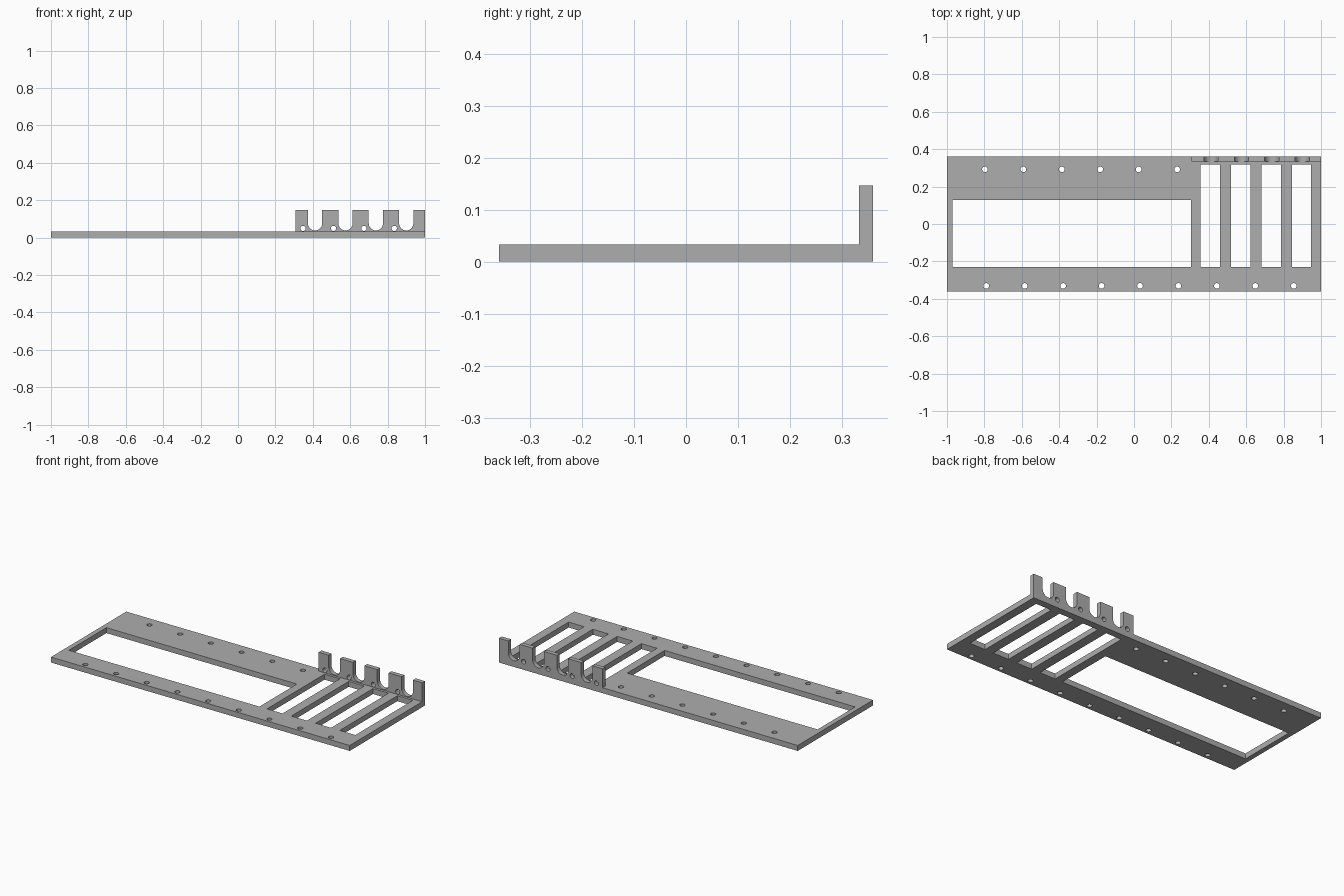
import bpy
import bmesh
from math import radians
from mathutils import Matrix, Vector

old = bpy.data.objects.get("Cube")
if old:
    bpy.data.objects.remove(old, do_unlink=True)

grey = bpy.data.materials.new("plain grey")
grey.use_nodes = True
colour = (0.42, 0.42, 0.42, 1)
grey.diffuse_color = colour
grey.node_tree.nodes["Principled BSDF"].inputs["Base Color"].default_value = colour


def add_box(bm, x0, x1, y0, y1, z0, z1):
    centre = Vector((x0 + x1, y0 + y1, z0 + z1)) / 2
    size = Matrix.Diagonal((x1 - x0, y1 - y0, z1 - z0, 1))
    bmesh.ops.create_cube(bm, size=1, matrix=Matrix.Translation(centre) @ size)


def add_cylinder(bm, centre, radius, depth, along_y=False):
    turn = Matrix.Rotation(radians(90 if along_y else 0), 4, "X")
    bmesh.ops.create_cone(bm, cap_ends=True, segments=32, radius1=radius, radius2=radius,
                          depth=depth, matrix=Matrix.Translation(centre) @ turn)


def make_object(name, bm):
    mesh = bpy.data.meshes.new(name)
    bm.to_mesh(mesh)
    bm.free()
    mesh.materials.append(grey)
    obj = bpy.data.objects.new(name, mesh)
    bpy.context.collection.objects.link(obj)
    return obj


def combine(target, tool, operation):
    # Apply the boolean, then discard the helper
    mod = target.modifiers.new(operation.lower(), "BOOLEAN")
    mod.operation, mod.solver, mod.object = operation, "EXACT", tool
    mod.use_self = True
    bpy.ops.object.select_all(action="DESELECT")
    bpy.context.view_layer.objects.active = target
    target.select_set(True)
    bpy.ops.object.modifier_apply(modifier=mod.name)
    bpy.data.objects.remove(tool, do_unlink=True)


THICK, TOP = 0.033, 0.147
HALF_Y, WALL_Y, WALL_X = 0.36, 0.333, 0.307
PITCH = 0.1625

# Base plate with the upright comb wall along its back edge
bm = bmesh.new()
add_box(bm, -1, 1, -HALF_Y, HALF_Y, 0, THICK)
plate = make_object("mounting_plate", bm)
bm = bmesh.new()
add_box(bm, WALL_X, 1, WALL_Y, HALF_Y, 0, TOP)
combine(plate, make_object("comb_wall", bm), "UNION")

# Large window, four narrow slots and the two rows of screw holes
bm = bmesh.new()
add_box(bm, -0.97, 0.305, -0.231, 0.127, -0.1, 0.1)
for i in range(4):
    x = 0.356 + PITCH * i
    add_box(bm, x, x + 0.104, -0.231, 0.318, -0.1, 0.1)
for first, y, count in ((-0.797, 0.292, 6), (-0.79, -0.331, 9)):
    for i in range(count):
        add_cylinder(bm, (first + 0.2055 * i, y, 0), 0.015, 0.2)
combine(plate, make_object("plate_cutter", bm), "DIFFERENCE")

# Straight upper parts of the comb notches, and the small cross holes
bm = bmesh.new()
for i in range(4):
    x = 0.412 + PITCH * i
    add_box(bm, x - 0.038, x + 0.038, 0.3, 0.4, 0.076, 0.2)
    add_cylinder(bm, (x - 0.064, 0.35, 0.049), 0.014, 0.1, True)
combine(plate, make_object("notch_cutter", bm), "DIFFERENCE")

# Round bottoms of the notches
bm = bmesh.new()
for i in range(4):
    add_cylinder(bm, (0.412 + PITCH * i, 0.35, 0.076), 0.038, 0.1, True)
combine(plate, make_object("notch_round_cutter", bm), "DIFFERENCE")

bpy.ops.object.shade_smooth_by_angle(angle=radians(30))
